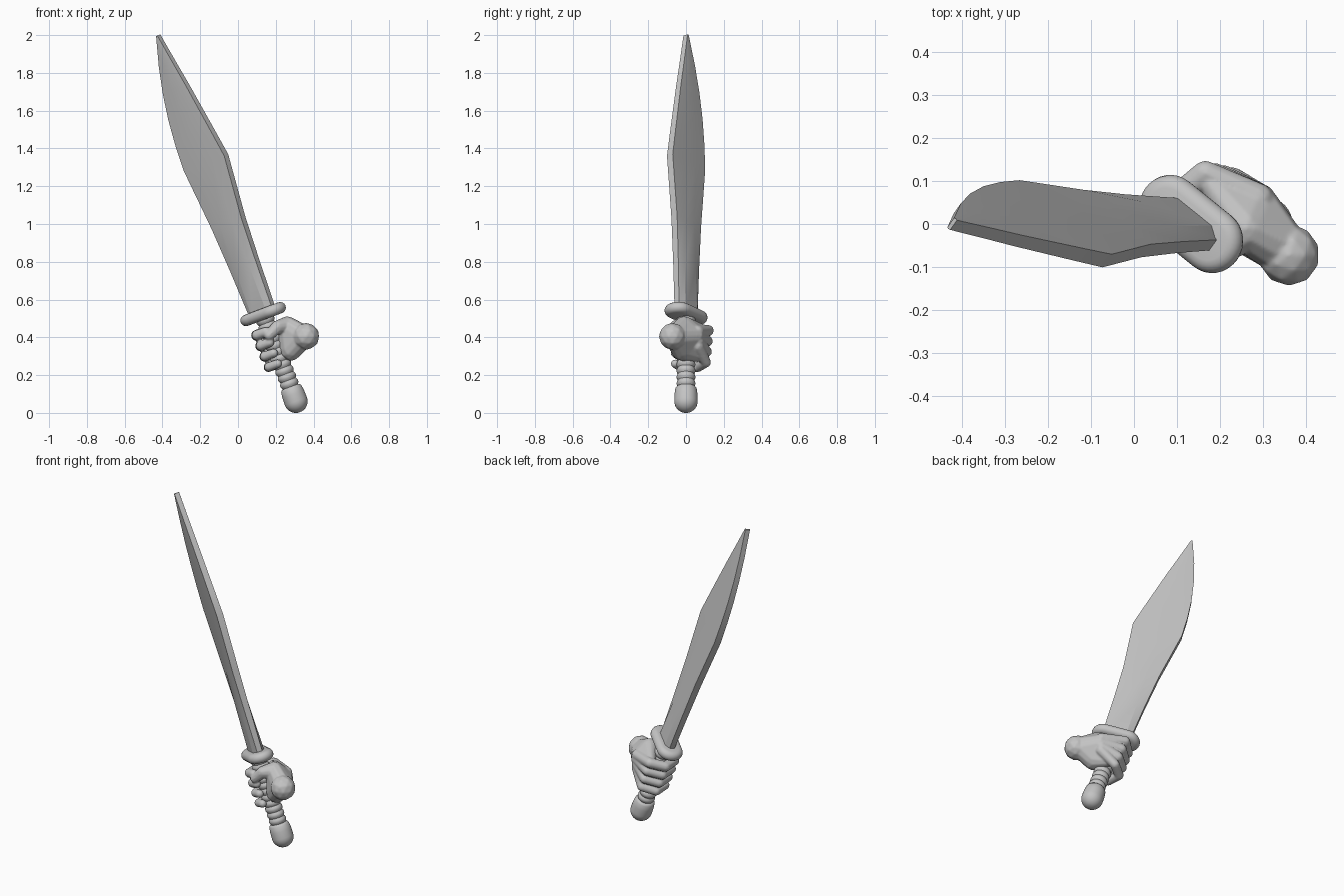
import bpy, bmesh
from math import sin, cos, pi, radians, atan2
from mathutils import Matrix, Vector

cube = bpy.data.objects.get("Cube")
if cube:
    bpy.data.objects.remove(cube)

grey = bpy.data.materials.new("plain grey")
grey.use_nodes = True
colour = (0.55, 0.55, 0.55, 1)
grey.diffuse_color = colour
grey.node_tree.nodes["Principled BSDF"].inputs["Base Color"].default_value = colour

# Hilt frame leans to the model's right; the blade frame is also turned about its axis
hilt = Matrix.Translation((0.303, 0, 0.071)) @ Matrix.Rotation(-atan2(0.352, 0.936), 4, 'Y')
turned = hilt @ Matrix.Rotation(radians(-37), 4, 'Z')


def finish(bm, name, matrix=Matrix(), angle=30):
    bmesh.ops.recalc_face_normals(bm, faces=bm.faces[:])
    mesh = bpy.data.meshes.new(name)
    bm.to_mesh(mesh)
    bm.free()
    mesh.materials.append(grey)
    obj = bpy.data.objects.new(name, mesh)
    bpy.context.collection.objects.link(obj)
    obj.matrix_world = matrix
    bpy.ops.object.select_all(action='DESELECT')
    obj.select_set(True)
    bpy.context.view_layer.objects.active = obj
    bpy.ops.object.shade_smooth_by_angle(angle=radians(angle))
    return obj


def loft(name, rings, matrix, angle=30):
    bm = bmesh.new()
    rows = [[bm.verts.new(p) for p in ring] for ring in rings]
    n = len(rows[0])
    for a, b in zip(rows, rows[1:]):
        for i in range(n):
            j = (i + 1) % n
            bm.faces.new((a[i], a[j], b[j], b[i]))
    bm.faces.new(rows[0][::-1])
    bm.faces.new(rows[-1])
    return finish(bm, name, matrix, angle)


# Blade: leaf-shaped, with a raised flat that fades out above the waist
def section(s, left, right, flat, edge, ridge):
    half = [(right, edge), (flat * right, ridge), (-flat * left, ridge), (-left, edge)]
    return [(x, y, s) for x, y in half] + [(x, -y, s) for x, y in reversed(half)]


blade = [
    (0.47, 0.080, 0.080, 0.65, 0.015, 0.035),
    (0.75, 0.092, 0.090, 0.52, 0.017, 0.029),
    (1.00, 0.107, 0.103, 0.40, 0.019, 0.023),
    (1.34, 0.144, 0.142, 0.40, 0.019, 0.022),
    (1.48, 0.138, 0.117, 0.40, 0.018, 0.021),
    (1.62, 0.123, 0.091, 0.40, 0.017, 0.020),
    (1.76, 0.097, 0.065, 0.40, 0.016, 0.019),
    (1.90, 0.060, 0.036, 0.40, 0.015, 0.017),
    (2.06, 0.005, 0.004, 0.40, 0.014, 0.015),
]
loft("blade", [section(*row) for row in blade], turned, 20)


# Guard: rounded stadium-shaped collar
def stadium(s, radius, straight=0.065, steps=16):
    ring = []
    for side in (1, -1):
        for k in range(steps + 1):
            t = -pi / 2 + pi * k / steps
            ring.append((side * (straight + radius * cos(t)), side * radius * sin(t), s))
    return ring


guard = []
for k in range(9):
    t = -pi / 2 + pi * k / 8
    guard.append(stadium(0.483 + 0.03 * sin(t), 0.045 + 0.03 * cos(t)))
loft("guard", guard, turned, 50)


# Handle: round pommel followed by a grip with rolled bands
def circle(s, r):
    return [(r * cos(2 * pi * k / 32), r * sin(2 * pi * k / 32), s) for k in range(32)]


profile = []
for k in range(1, 9):
    t = -pi / 2 + pi / 2 * k / 8
    profile.append((-0.01 + 0.062 * sin(t), 0.062 * cos(t)))
profile += [(0.03, 0.061), (0.06, 0.057), (0.07, 0.050)]
for band in range(11):
    for k in range(5):
        profile.append((0.072 + 0.036 * (band + k / 5), 0.043 + 0.007 * sin(pi * k / 5)))
loft("handle", [circle(s, r) for s, r in profile], hilt, 40)

# Hand: hulls around spheres, fused into one smooth skin
hand = bmesh.new()
ball = bmesh.new()
bmesh.ops.create_icosphere(ball, subdivisions=2, radius=1)
unit = [v.co.copy() for v in ball.verts]
ball.free()


def hull(*spheres):
    verts = [hand.verts.new(Vector(c) + p * r) for c, r in spheres for p in unit]
    result = bmesh.ops.convex_hull(hand, input=verts)
    loose = {g for g in result["geom_interior"] + result["geom_unused"]
             if isinstance(g, bmesh.types.BMVert)}
    bmesh.ops.delete(hand, geom=list(loose), context='VERTS')


def chain(*spheres):
    for a, b in zip(spheres, spheres[1:]):
        hull(a, b)


wrist = ((0.345, -0.055, 0.405), 0.062)
back = ((0.285, 0.045, 0.41), 0.052)
heel = ((0.28, -0.02, 0.335), 0.06)
thumb_root = ((0.26, -0.01, 0.46), 0.052)
hull(((0.360, -0.072, 0.405), 0.072))
hull(wrist, back, heel, thumb_root)
hull(back, heel, thumb_root, ((0.185, 0.085, 0.44), 0.03), ((0.24, 0.07, 0.30), 0.03))

# Fingers wrap from the back of the hand around the grip
for i in range(4):
    s = 0.39 - 0.06 * i
    size = 0.030 - 0.001 * i

    def at(a, y, r):
        return (hilt @ Vector((a, y, s)), r)
    knuckle = at(0.0, 0.118 - 0.004 * i, size)
    chain(((0.29, 0.06, 0.43 - 0.025 * i), 0.035), knuckle,
          at(-0.072, 0.062, size), at(-0.07, -0.03, size - 0.002),
          at(-0.02, -0.058, size - 0.004))

# Thumb closes over the front of the grip
chain(thumb_root, ((0.21, -0.055, 0.455), 0.036), ((0.165, -0.07, 0.41), 0.027))

fist = finish(hand, "hand", angle=80)
skin = fist.modifiers.new("skin", 'REMESH')
skin.mode = 'VOXEL'
skin.voxel_size = 0.005
skin.use_smooth_shade = True
soften = fist.modifiers.new("soften", 'SMOOTH')
soften.factor = 0.5
soften.iterations = 6
